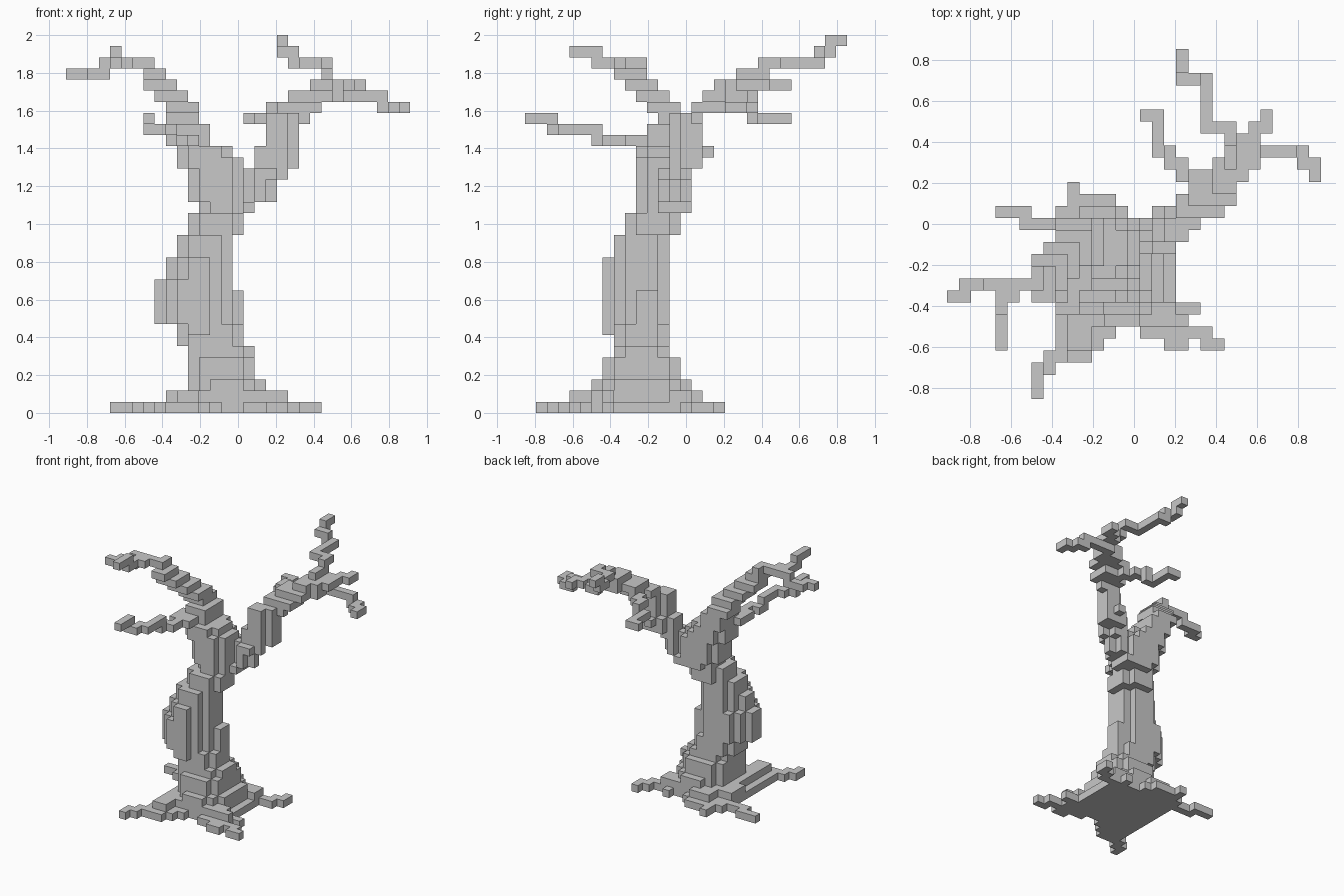
import bpy
import bmesh
from mathutils import Vector

if "Cube" in bpy.data.objects:
    bpy.data.objects.remove(bpy.data.objects["Cube"], do_unlink=True)

UNIT = 2 / 34                       # edge of one block
ORIGIN = Vector((-15.5, -14.5, 0))  # grid corner, in blocks

bark = bpy.data.materials.new("grey_bark")
bark.use_nodes = True
GREY = (0.58, 0.58, 0.58, 1)
bark.diffuse_color = GREY
bark.node_tree.nodes["Principled BSDF"].inputs["Base Color"].default_value = GREY


def block(x0, x1, y0, y1, z0, z1):
    """All grid cells of a box, both ends included."""
    return {(x, y, z) for x in range(x0, x1 + 1)
            for y in range(y0, y1 + 1) for z in range(z0, z1 + 1)}


def rounded(x0, x1, y0, y1, z0, z1, power=2.2):
    """A box whose plan is rounded off to a superellipse."""
    cx, cy = (x0 + x1) / 2, (y0 + y1) / 2
    rx, ry = (x1 - x0 + 1) / 2, (y1 - y0 + 1) / 2
    return {c for c in block(x0, x1, y0, y1, z0, z1)
            if abs((c[0] - cx) / rx) ** power + abs((c[1] - cy) / ry) ** power <= 1}


def twig(*points):
    """A one-block-thick path, stepping along x, then y, then z."""
    cells = {points[0]}
    for start, end in zip(points, points[1:]):
        spot = list(start)
        for axis in range(3):
            while spot[axis] != end[axis]:
                spot[axis] += 1 if end[axis] > spot[axis] else -1
                cells.add(tuple(spot))
    return cells


# Spreading roots
roots = rounded(9, 18, 6, 14, 0, 0, 5) | rounded(10, 17, 6, 14, 1, 1, 3)
roots |= block(9, 14, 14, 15, 0, 0) | block(11, 13, 14, 16, 0, 0) | block(11, 13, 14, 15, 1, 1)
roots |= block(9, 11, 3, 6, 0, 0) | block(12, 12, 4, 6, 0, 0) | block(13, 13, 5, 6, 0, 0)
roots |= block(10, 11, 4, 6, 1, 1) | block(9, 10, 11, 13, 1, 1) | block(16, 19, 5, 6, 0, 0)
roots |= block(17, 18, 6, 7, 1, 1) | block(17, 18, 13, 14, 0, 1)
roots |= twig((9, 14, 0), (6, 14, 0), (6, 15, 0), (4, 15, 0))
roots |= twig((10, 16, 0), (10, 17, 0)) | twig((17, 14, 0), (17, 15, 0))
roots |= twig((17, 5, 0), (21, 5, 0), (21, 4, 0), (22, 4, 0))
roots |= twig((18, 4, 0), (19, 4, 0)) | twig((18, 7, 0), (20, 7, 0))
roots |= twig((18, 14, 0), (20, 14, 0), (20, 15, 0), (21, 15, 0), (21, 16, 0))
roots |= twig((18, 6, 1), (19, 6, 1))
roots |= twig((9, 3, 0), (8, 3, 0), (8, 2, 0), (7, 2, 0), (7, 1, 0))

# Leaning trunk, one rounded slab after another
trunk = rounded(8, 14, 7, 12, 8, 11, 1.7) | rounded(9, 14, 7, 12, 12, 13, 1.8)
for slab in ((11, 17, 6, 14, 2, 2), (11, 16, 7, 13, 3, 4), (11, 16, 8, 12, 5, 5),
             (10, 15, 8, 12, 6, 7),
             (10, 14, 8, 12, 14, 15), (11, 15, 9, 13, 16, 17),
             (12, 15, 10, 14, 18, 18), (11, 15, 10, 14, 19, 21),
             (10, 15, 10, 14, 22, 22), (10, 14, 10, 14, 23, 23)):
    trunk |= rounded(*slab)
# Ridges in the bark
trunk |= block(11, 12, 7, 7, 7, 7) | block(14, 15, 10, 11, 5, 10)
trunk |= block(14, 14, 9, 11, 8, 13)
trunk |= block(12, 13, 12, 12, 6, 14) | block(14, 15, 9, 9, 3, 7)
trunk |= block(11, 12, 8, 8, 3, 6) | block(13, 14, 10, 10, 17, 22)
trunk |= block(15, 15, 13, 14, 18, 21)

# Right limb with its two forks
right_limb = set()
for chunk in ((10, 12, 11, 14, 24, 25), (9, 11, 12, 14, 26, 26),
              (9, 11, 11, 13, 27, 27), (8, 10, 10, 12, 28, 28),
              (7, 9, 9, 11, 29, 29), (7, 8, 8, 10, 30, 30), (7, 7, 9, 10, 31, 31),
              (9, 11, 9, 11, 24, 24)):
    right_limb |= block(*chunk)
right_limb |= twig((7, 9, 31), (3, 9, 31), (3, 9, 30), (1, 9, 30), (1, 8, 30), (0, 8, 30))
right_limb |= twig((5, 9, 31), (5, 8, 31), (4, 8, 31), (4, 7, 31), (4, 6, 31), (4, 6, 32), (4, 4, 32))
right_limb |= twig((10, 10, 24), (10, 7, 24), (9, 7, 24), (9, 6, 24), (9, 6, 25),
                   (9, 3, 25), (8, 3, 25), (8, 2, 25), (7, 2, 25), (7, 2, 26), (7, 0, 26))

# Left limb with its four forks
left_limb = set()
for chunk in ((15, 16, 12, 14, 18, 18), (16, 18, 12, 14, 19, 20), (16, 19, 12, 14, 21, 21)):
    left_limb |= rounded(*chunk, 1.5)
for chunk in ((17, 19, 13, 14, 22, 23), (18, 20, 14, 15, 22, 23),
              (18, 19, 13, 14, 24, 26), (19, 20, 14, 15, 24, 26),
              (20, 21, 15, 15, 26, 26), (19, 22, 15, 16, 27, 27), (20, 22, 17, 17, 27, 27),
              (20, 23, 16, 18, 28, 28), (22, 24, 18, 19, 28, 28), (22, 23, 17, 17, 29, 29),
              (22, 24, 18, 19, 29, 29), (19, 19, 15, 16, 23, 23)):
    left_limb |= block(*chunk)
left_limb |= twig((24, 19, 29), (25, 19, 29), (25, 20, 29), (25, 20, 28), (28, 20, 28),
                  (28, 20, 27), (29, 20, 27), (29, 19, 27), (30, 19, 27), (30, 18, 27))
left_limb |= twig((24, 20, 28), (24, 20, 29), (24, 21, 29), (25, 21, 29),
                  (25, 22, 29), (26, 22, 29), (26, 23, 29))
left_limb |= twig((23, 19, 29), (23, 19, 30), (23, 21, 30), (23, 21, 31), (23, 22, 31),
                  (21, 22, 31), (21, 26, 31), (20, 26, 31), (20, 26, 32),
                  (19, 26, 32), (19, 27, 32), (19, 27, 33), (19, 28, 33))
left_limb |= twig((20, 17, 27), (20, 18, 27), (19, 18, 27), (19, 19, 27), (18, 19, 27),
                  (18, 20, 27), (18, 20, 26), (17, 20, 26), (17, 23, 26), (16, 23, 26))

parts = {"roots": roots, "trunk": trunk, "right_limb": right_limb, "left_limb": left_limb}
solid = set().union(*parts.values())
used = set()


def build(name, cells):
    """Skin the outside of the blocks, leaving out faces hidden by a neighbour."""
    bm = bmesh.new()
    for cell in sorted(cells):
        for axis in range(3):
            for side in (0, 1):
                near = list(cell)
                near[axis] += 2 * side - 1
                if tuple(near) in solid:
                    continue
                base = Vector(cell) + ORIGIN
                base[axis] += side
                u, v = Vector((0, 0, 0)), Vector((0, 0, 0))
                u[(axis + 1) % 3] = 1
                v[(axis + 2) % 3] = 1
                ring = [base, base + u, base + u + v, base + v]
                if not side:
                    ring.reverse()
                bm.faces.new([bm.verts.new(p * UNIT) for p in ring])
    bmesh.ops.remove_doubles(bm, verts=bm.verts[:], dist=UNIT / 100)
    mesh = bpy.data.meshes.new(name)
    bm.to_mesh(mesh)
    bm.free()
    mesh.materials.append(bark)
    bpy.context.collection.objects.link(bpy.data.objects.new(name, mesh))


for name, cells in parts.items():
    build(name, cells - used)
    used |= cells
